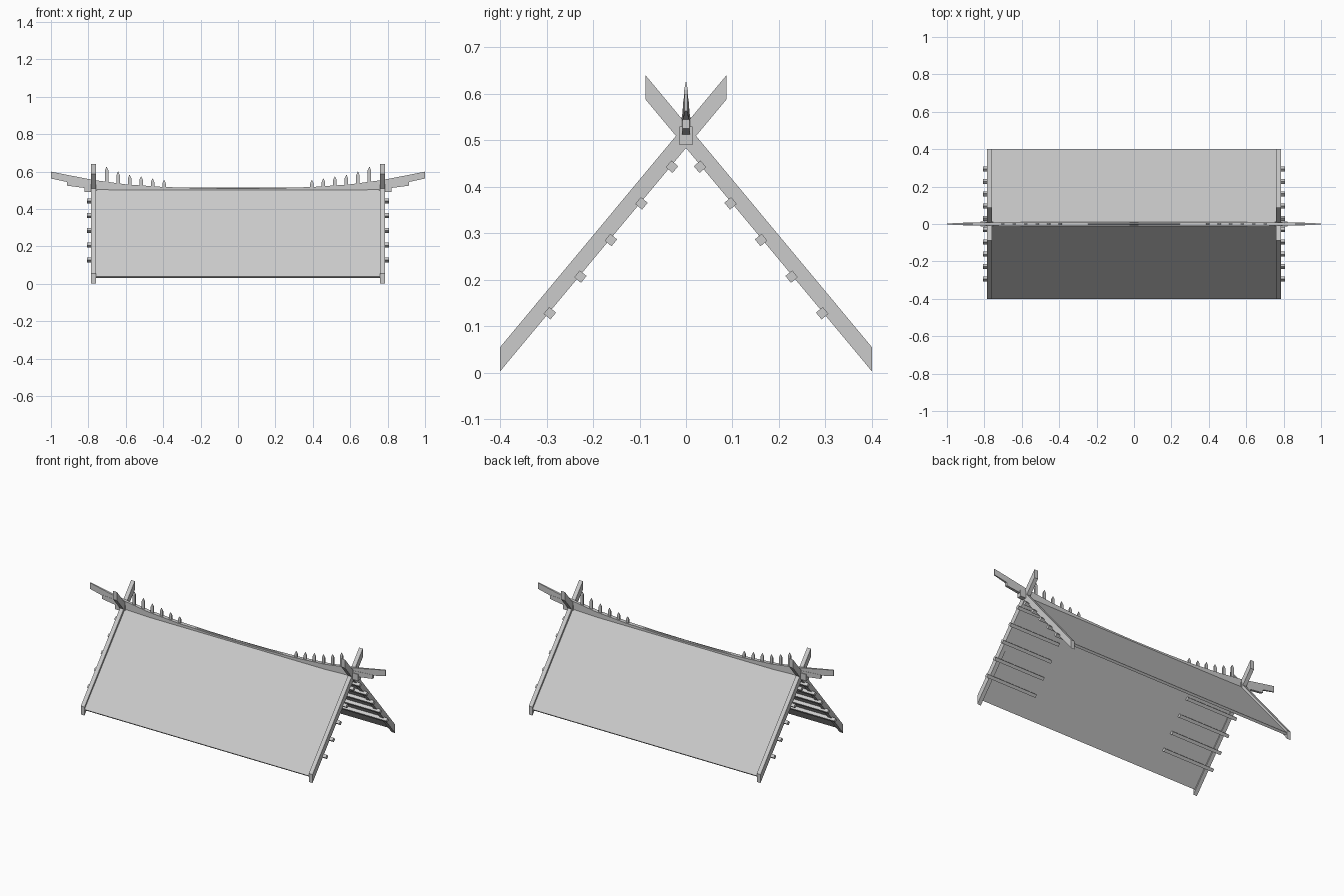
import bpy, bmesh, math

old = bpy.data.objects.get("Cube")
if old:
    bpy.data.objects.remove(old)

# Single weathered grey
grey = bpy.data.materials.new("light_grey")
grey.use_nodes = True
colour = (0.6, 0.6, 0.6, 1)
grey.diffuse_color = colour
grey.node_tree.nodes["Principled BSDF"].inputs["Base Color"].default_value = colour


def finish(name, bm):
    bmesh.ops.recalc_face_normals(bm, faces=bm.faces)
    mesh = bpy.data.meshes.new(name)
    bm.to_mesh(mesh)
    bm.free()
    mesh.materials.append(grey)
    obj = bpy.data.objects.new(name, mesh)
    bpy.context.collection.objects.link(obj)
    return obj


def loft(name, rings):
    """Closed solid through a row of matching cross-sections."""
    bm = bmesh.new()
    rows = [[bm.verts.new(p) for p in ring] for ring in rings]
    n = len(rows[0])
    for a, b in zip(rows, rows[1:]):
        for i in range(n):
            j = (i + 1) % n
            bm.faces.new((a[i], a[j], b[j], b[i]))
    bm.faces.new(rows[0])
    bm.faces.new(rows[-1])
    return finish(name, bm)


def along_x(name, profile, x0, x1):
    return loft(name, [[(x, y, z) for y, z in profile] for x in (x0, x1)])


def rect_ring(x, low, high, half):
    return [(x, -half, low), (x, half, low), (x, half, high), (x, -half, high)]


slope = math.atan2(0.585, 0.487)
c, s = math.cos(slope), math.sin(slope)

for side, label in ((-1, "front"), (1, "back")):
    # Thin roof panel with square-cut lower edge
    panel = [(0.4, 0.04), (0.0, 0.515), (0.0, 0.491), (0.389, 0.03)]
    along_x(label + "_roof_panel", [(side * y, z) for y, z in panel], -0.765, 0.765)

    for end, end_label in ((-1, "right"), (1, "left")):
        # Gable boards that cross above the ridge
        board = [(0.4, 0.003), (0.4, 0.055), (-0.087, 0.64), (-0.087, 0.588)]
        along_x(f"{label}_{end_label}_gable_board",
                [(side * y, z) for y, z in board], end * 0.76, end * 0.785)

        # Short purlins under the panel, poking out past the boards
        for i in range(5):
            y, z = 0.293 - 0.0657 * i, 0.128 + 0.0788 * i
            h = 0.0095
            square = [(side * (y + a * c - b * s), z - a * s - b * c)
                      for a, b in ((-h, -h), (h, -h), (h, h), (-h, h))]
            along_x(f"{label}_{end_label}_purlin_{i + 1}", square, end * 0.46, end * 0.808)

# Sagging ridge beam
half_ridge = [(0, 0.51), (0.2, 0.512), (0.4, 0.518), (0.6, 0.532), (0.785, 0.557)]
ridge = [(-x, z) for x, z in reversed(half_ridge[1:])] + half_ridge
loft("ridge_beam", [rect_ring(x, 0.494, z, 0.012 if abs(x) < 0.7 else 0.008)
                    for x, z in ridge])

for end, label in ((-1, "right"), (1, "left")):
    # Tapering horn rising from the ridge end
    loft(label + "_ridge_horn", [rect_ring(end * x, lo, hi, w) for x, lo, hi, w in (
        (0.76, 0.52, 0.553, 0.008), (0.915, 0.545, 0.583, 0.006), (1.0, 0.563, 0.6, 0.003))])
    # Stepped brackets under the horn
    loft(label + "_middle_bracket", [rect_ring(end * x, lo, hi, w) for x, lo, hi, w in (
        (0.76, 0.505, 0.54, 0.01), (0.915, 0.525, 0.55, 0.007))])
    loft(label + "_lower_bracket", [rect_ring(end * x, 0.49, hi, 0.014) for x, hi in (
        (0.755, 0.53), (0.822, 0.53))])

    # Pointed pegs growing taller toward the gable
    tops = (0.555, 0.563, 0.574, 0.583, 0.6, 0.626)
    for i, top in enumerate(tops):
        x = end * (0.395 + 0.0615 * i)
        w, d, base = 0.009, 0.004, 0.508
        sections = [(base, 1), (top - 0.018, 1), (top, 0.12)]
        loft(f"{label}_ridge_peg_{i + 1}",
             [[(x + a * w * k, b * d * k, z) for a, b in ((-1, -1), (1, -1), (1, 1), (-1, 1))]
              for z, k in sections])
